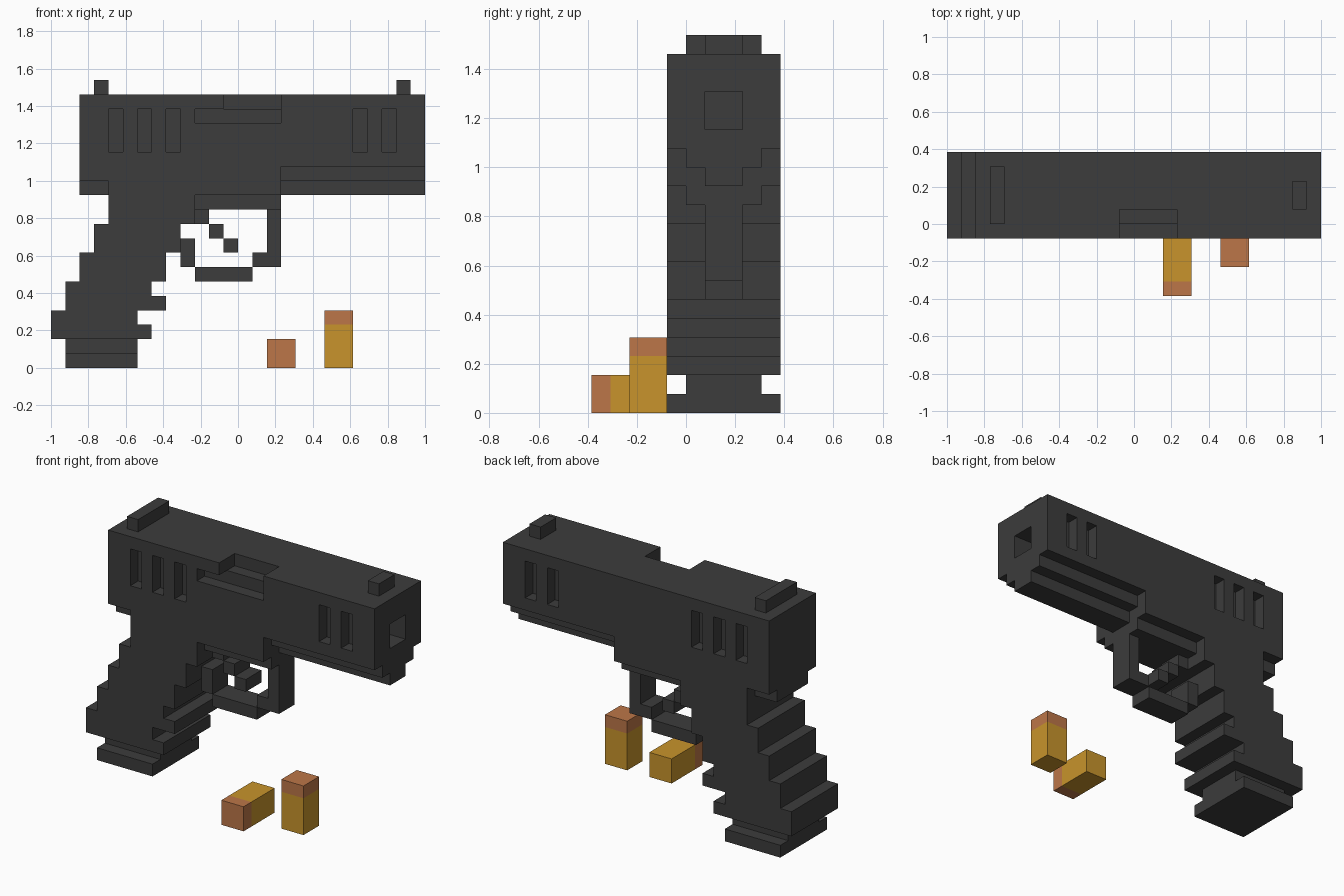
import bpy, bmesh

if "Cube" in bpy.data.objects:
    bpy.data.objects.remove(bpy.data.objects["Cube"])

U = 1 / 13  # one voxel; all sizes below are in voxels


def material(name, rgb):
    m = bpy.data.materials.new(name)
    m.diffuse_color = (*rgb, 1)
    m.use_nodes = True
    m.node_tree.nodes["Principled BSDF"].inputs["Base Color"].default_value = m.diffuse_color
    return m


DARK = material("gunmetal", (0.045, 0.045, 0.045))
BRASS = material("brass", (0.578, 0.296, 0.025))
COPPER = material("copper", (0.503, 0.181, 0.065))


def finish(name, bm, mat):
    bmesh.ops.recalc_face_normals(bm, faces=bm.faces)
    me = bpy.data.meshes.new(name)
    bm.to_mesh(me)
    bm.free()
    me.materials.append(mat)
    ob = bpy.data.objects.new(name, me)
    bpy.context.collection.objects.link(ob)
    return ob


def extrude(name, outline, y0, y1, mat):
    """Extrude a side outline of (x, z) points from y0 to y1."""
    bm = bmesh.new()
    face = bm.faces.new([bm.verts.new((x * U, y0 * U, z * U)) for x, z in outline])
    res = bmesh.ops.extrude_face_region(bm, geom=[face], use_keep_orig=True)
    verts = [g for g in res["geom"] if isinstance(g, bmesh.types.BMVert)]
    bmesh.ops.translate(bm, verts=verts, vec=(0, (y1 - y0) * U, 0))
    return finish(name, bm, mat)


def boxes(name, specs, mat):
    """One object of boxes given as (x0, x1, y0, y1, z0, z1)."""
    bm = bmesh.new()
    for x0, x1, y0, y1, z0, z1 in specs:
        vs = bmesh.ops.create_cube(bm, size=1)["verts"]
        for v in vs:
            v.co = ((x0 if v.co.x < 0 else x1) * U,
                    (y0 if v.co.y < 0 else y1) * U,
                    (z0 if v.co.z < 0 else z1) * U)
    return finish(name, bm, mat)


def cut(ob, cutter):
    cutter.hide_render = True
    cutter.hide_set(True)
    mod = ob.modifiers.new("cut", "BOOLEAN")
    mod.operation = "DIFFERENCE"
    mod.solver = "EXACT"
    mod.object = cutter


# Slide with side slots, muzzle bore and ejection port
slide = extrude("slide", [(-11, 13), (3, 13), (3, 14), (13, 14), (13, 19), (-11, 19)], -1, 5, DARK)
cuts = [(x, x + 1, y, y + 2, 15, 18) for x in (-9, -7, -5, 8, 10) for y in (-2, 4)]
cuts.append((11, 14, 1, 3, 15, 17))     # muzzle
cuts.append((-1, 3, -2, 1, 18, 20))     # port, open at the top
cut(slide, boxes("slide_cutter", cuts, DARK))
cut(slide, boxes("port_cutter", [(-3, 3, -2, 0, 17, 18)], DARK))

# Sights
boxes("rear_sight", [(-10, -9, 0, 4, 19, 20)], DARK)
boxes("front_sight", [(11, 12, 1, 3, 19, 20)], DARK)

# Stepped rails below the barrel, and the rear tang
boxes("upper_rail", [(3, 13, 0, 4, 13, 14)], DARK)
boxes("lower_rail", [(3, 13, 1, 3, 12, 13)], DARK)
boxes("rear_tang", [(-11, -9, 0, 4, 12, 13)], DARK)

# Frame and grip: rows of (z0, z1, back x, front x) turned into a stepped outline
rows = [(12, 13, -9, 3), (10, 12, -9, -3), (8, 10, -10, -4), (6, 8, -11, -5),
        (5, 6, -12, -6), (4, 5, -12, -5), (3, 4, -13, -7), (2, 3, -13, -6)]
front = [(r[3], z) for r in rows for z in (r[1], r[0])]
back = [(r[2], z) for r in reversed(rows) for z in (r[0], r[1])]
outline = [p for i, p in enumerate(front + back) if i == 0 or p != (front + back)[i - 1]]
extrude("grip", outline, -1, 5, DARK)
boxes("magazine_neck", [(-12, -7, 0, 4, 1, 2)], DARK)
boxes("magazine_base", [(-12, -7, -1, 5, 0, 1)], DARK)

# Trigger guard and trigger
boxes("frame_underside", [(-3, 3, 0, 4, 11, 12)], DARK)
extrude("guard_front", [(2, 11), (2, 8), (1, 8), (1, 7), (3, 7), (3, 11)], 1, 3, DARK)
boxes("guard_bottom", [(-3, 1, 1, 3, 6, 7)], DARK)
boxes("guard_back", [(-4, -3, 1, 3, 7, 9)], DARK)
boxes("trigger", [(-3 + i, -2 + i, 1, 3, 10 - i, 11 - i) for i in range(3)], DARK)

# Cartridges: one standing, one lying
boxes("standing_case", [(6, 8, -3, -1, 0, 3)], BRASS)
boxes("standing_tip", [(6, 8, -3, -1, 3, 4)], COPPER)
boxes("lying_case", [(2, 4, -4, -1, 0, 2)], BRASS)
boxes("lying_tip", [(2, 4, -5, -4, 0, 2)], COPPER)
